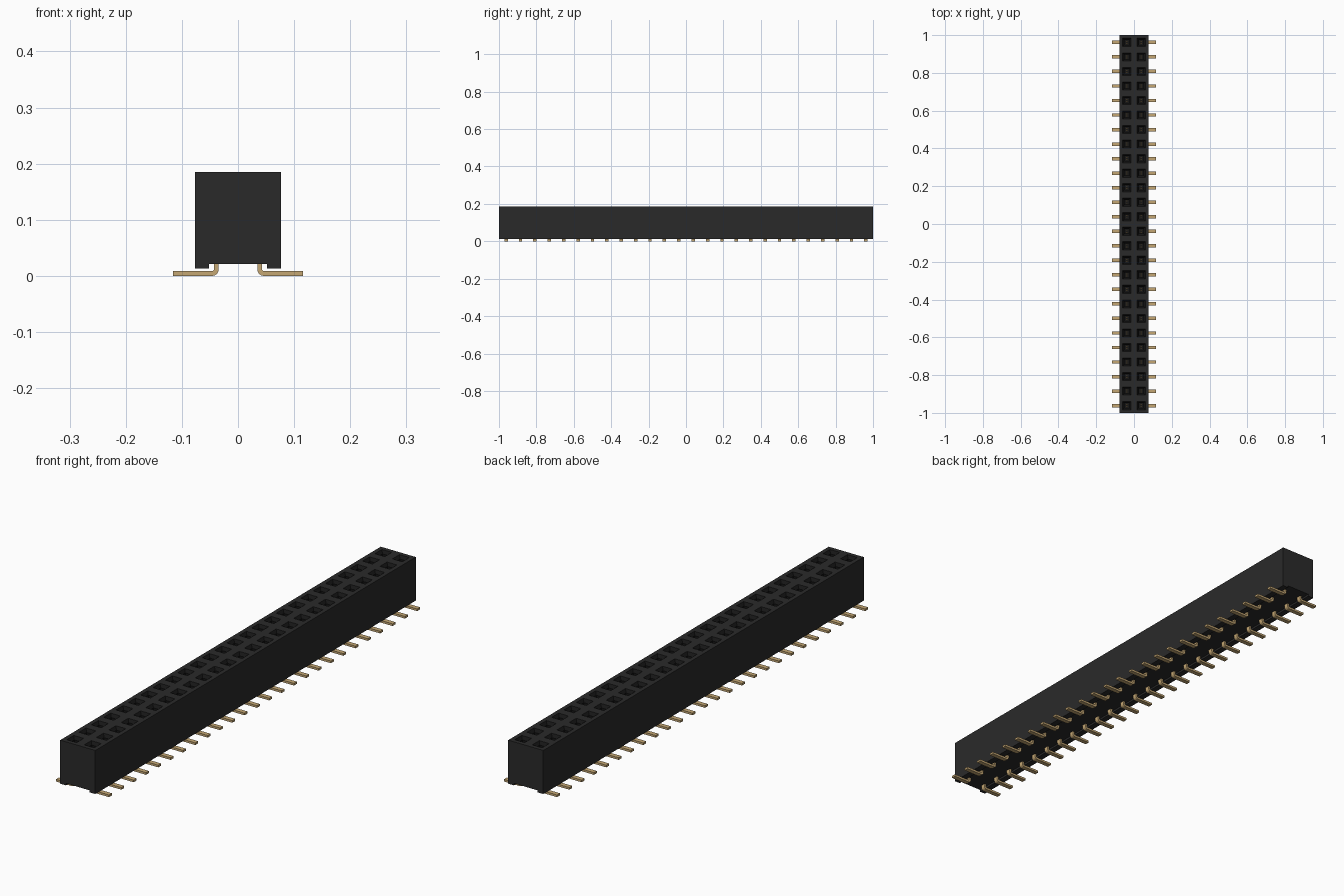
import bpy, bmesh, math

if "Cube" in bpy.data.objects:
    bpy.data.objects.remove(bpy.data.objects["Cube"], do_unlink=True)

ROWS = 26
PITCH = 2.0 / ROWS
HALF_W = 0.0765          # half width of the housing
TOP, BASE, FOOT = 0.185, 0.021, 0.013
PIN_X = 0.0385           # centre line of each pin column


def material(name, rgb):
    m = bpy.data.materials.new(name)
    m.use_nodes = True
    m.diffuse_color = (*rgb, 1)
    bsdf = m.node_tree.nodes["Principled BSDF"]
    bsdf.inputs["Base Color"].default_value = (*rgb, 1)
    bsdf.inputs["Roughness"].default_value = 0.6
    return m


black = material("black plastic", (0.023, 0.023, 0.023))
dark = material("dark socket", (0.008, 0.008, 0.008))
gold = material("gold contact", (0.56, 0.39, 0.175))


def finish(name, bm, *mats):
    bmesh.ops.recalc_face_normals(bm, faces=bm.faces[:])
    me = bpy.data.meshes.new(name)
    bm.to_mesh(me)
    bm.free()
    ob = bpy.data.objects.new(name, me)
    bpy.context.collection.objects.link(ob)
    for m in mats:
        me.materials.append(m)
    return ob


def box(bm, x0, x1, y0, y1, z0, z1):
    vs = bmesh.ops.create_cube(bm, size=1)["verts"]
    for v in vs:
        v.co = ((x0 + x1) / 2 + v.co.x * (x1 - x0),
                (y0 + y1) / 2 + v.co.y * (y1 - y0),
                (z0 + z1) / 2 + v.co.z * (z1 - z0))


def repeat(ob):
    """Mirror to the other column, then repeat along the rows."""
    mir = ob.modifiers.new("Mirror", "MIRROR")
    mir.use_axis = (True, False, False)
    arr = ob.modifiers.new("Rows", "ARRAY")
    arr.count = ROWS
    arr.use_relative_offset = False
    arr.use_constant_offset = True
    arr.constant_offset_displace = (0, PITCH, 0)
    ob.location.y = -1 + PITCH / 2


def boundary(bm):
    return [e for e in bm.edges if e.is_boundary]


# Housing: one grid cell per socket, inset and sunk into funnelled holes
bm = bmesh.new()
bmesh.ops.create_grid(bm, x_segments=2, y_segments=ROWS, size=1)
for v in bm.verts:
    v.co.x *= HALF_W
    v.co.z = TOP
cells = bm.faces[:]
bmesh.ops.inset_individual(bm, faces=cells, thickness=0.0165, use_even_offset=True)
for thickness, depth in ((0.009, 0.012), (0.0, 0.12)):
    ring = bmesh.ops.inset_individual(bm, faces=cells, thickness=thickness,
                                      use_even_offset=True)["faces"]
    for f in cells:
        for v in f.verts:
            v.co.z -= depth
    for f in ring + cells:
        f.material_index = 1
# outer walls and underside
skirt = bmesh.ops.extrude_edge_only(bm, edges=boundary(bm))["geom"]
for g in skirt:
    if isinstance(g, bmesh.types.BMVert):
        g.co.z = BASE
    elif isinstance(g, bmesh.types.BMFace):
        g.material_index = 0
for f in bmesh.ops.holes_fill(bm, edges=boundary(bm), sides=0)["faces"]:
    f.material_index = 0
finish("housing", bm, black, dark)

# Standoff rails under both long edges
bm = bmesh.new()
for s in (-1, 1):
    a, b = sorted((s * 0.052, s * HALF_W))
    box(bm, a, b, -1, 1, FOOT, BASE)
finish("standoff_rails", bm, black)

# Bent solder leads: flat tail, rounded bend, upright post
T, HW, R = 0.0085, 0.009, 0.0115
inner = PIN_X - 0.004
cx, cz = inner + R, R
bend = [math.radians(270 - 90 * i / 4) for i in range(5)]
outer_arc = [(cx + R * math.cos(a), cz + R * math.sin(a)) for a in bend]
inner_arc = [(cx + (R - T) * math.cos(a), cz + (R - T) * math.sin(a))
             for a in reversed(bend)]
profile = ([(0.116, 0)] + outer_arc + [(inner, 0.045), (inner + T, 0.045)]
           + inner_arc + [(0.116, T)])
bm = bmesh.new()
face = bm.faces.new([bm.verts.new((x, -HW, z)) for x, z in profile])
ext = bmesh.ops.extrude_face_region(bm, geom=[face])["geom"]
bmesh.ops.translate(bm, vec=(0, 2 * HW, 0),
                    verts=[v for v in ext if isinstance(v, bmesh.types.BMVert)])
repeat(finish("solder_leads", bm, gold))

# Paired spring tines inside each socket
bm = bmesh.new()
for s in (-1, 1):
    a, b = sorted((s * 0.003, s * 0.008))
    box(bm, PIN_X - 0.003, PIN_X + 0.003, a, b, 0.05, 0.14)
repeat(finish("socket_tines", bm, gold))
